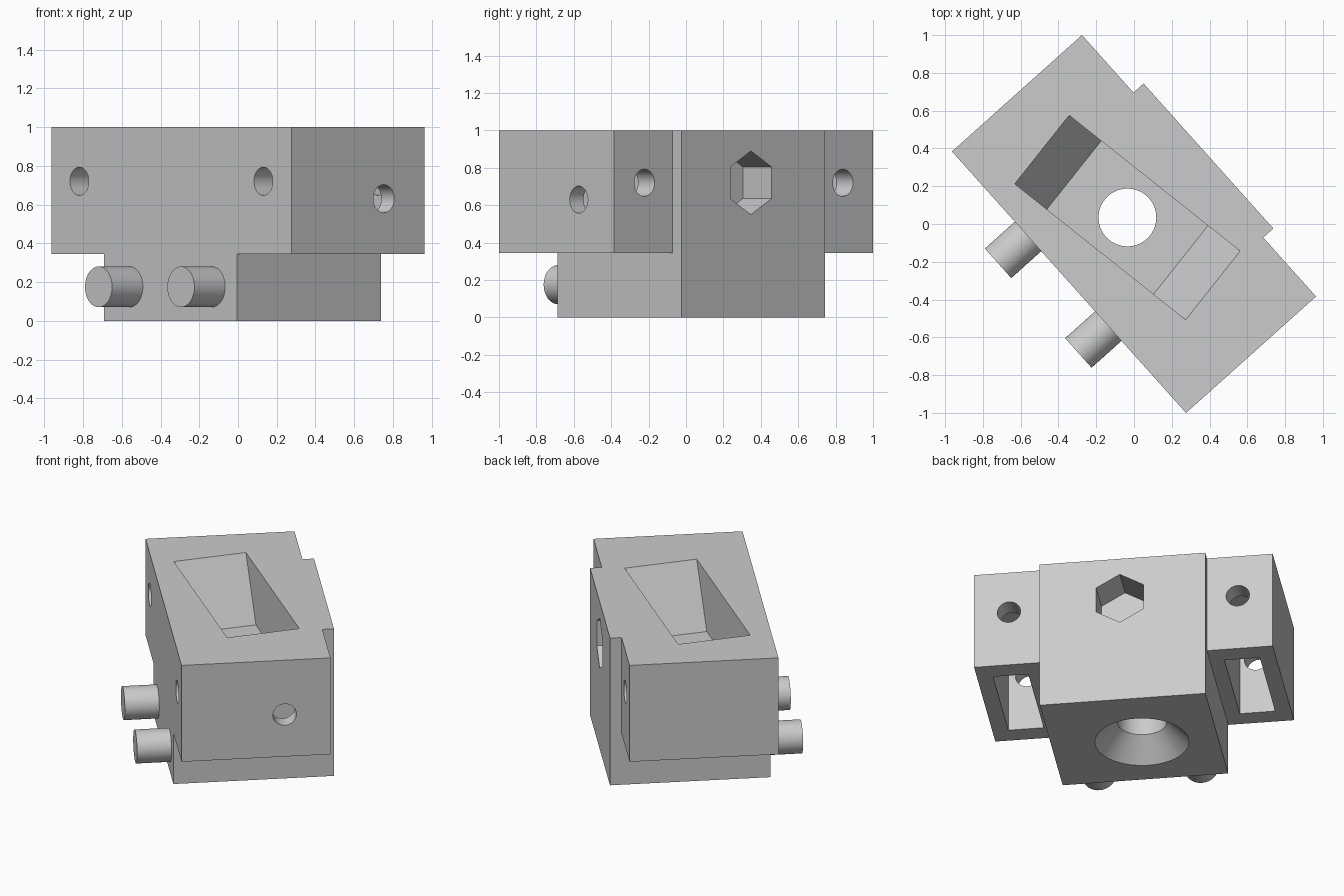
import bpy, bmesh
from math import radians, pi
from mathutils import Matrix, Vector

if "Cube" in bpy.data.objects:
    bpy.data.objects.remove(bpy.data.objects["Cube"])

TURN = radians(-48.16)      # the whole model is turned about z
HALF = 0.929                # half length of the housing
FRONT, SIDE, BACK = -0.462, 0.462, 0.534
STEP = 0.345                # underside of the end wings
CORE = (-0.52, 0.51)        # length range of the central block

grey = bpy.data.materials.new("plain grey")
grey.use_nodes = True
colour = (0.6, 0.6, 0.6, 1)
grey.diffuse_color = colour
grey.node_tree.nodes["Principled BSDF"].inputs["Base Color"].default_value = colour


def finish(name, bm):
    bmesh.ops.recalc_face_normals(bm, faces=bm.faces)
    mesh = bpy.data.meshes.new(name)
    bm.to_mesh(mesh)
    bm.free()
    mesh.materials.append(grey)
    obj = bpy.data.objects.new(name, mesh)
    bpy.context.collection.objects.link(obj)
    return obj


def box(name, xs, ys, zs):
    lo, hi = Vector((xs[0], ys[0], zs[0])), Vector((xs[1], ys[1], zs[1]))
    bm = bmesh.new()
    bmesh.ops.create_cube(bm, size=1, matrix=Matrix.Translation((lo + hi) / 2)
                          @ Matrix.Diagonal((*(hi - lo), 1)))
    return finish(name, bm)


def rod(name, start, end, r1, r2=None, sides=48, spin=0):
    start, end = Vector(start), Vector(end)
    axis = end - start
    bm = bmesh.new()
    turn = axis.to_track_quat('Z', 'Y').to_matrix().to_4x4()
    bmesh.ops.create_cone(bm, cap_ends=True, segments=sides, radius1=r1,
                          radius2=r1 if r2 is None else r2, depth=axis.length,
                          matrix=Matrix.Translation((start + end) / 2) @ turn
                          @ Matrix.Rotation(spin, 4, 'Z'))
    return finish(name, bm)


def prism(name, profile, width, centre, angle):
    # profile in x-z, extruded along y
    bm = bmesh.new()
    face = bm.faces.new([bm.verts.new((x, -width / 2, z)) for x, z in profile])
    ext = bmesh.ops.extrude_face_region(bm, geom=[face])["geom"]
    bmesh.ops.translate(bm, vec=(0, width, 0),
                        verts=[e for e in ext if isinstance(e, bmesh.types.BMVert)])
    bm.transform(Matrix.Translation((*centre, 0)) @ Matrix.Rotation(angle, 4, 'Z'))
    return finish(name, bm)


def shade(obj):
    bpy.ops.object.select_all(action='DESELECT')
    obj.select_set(True)
    bpy.context.view_layer.objects.active = obj
    bpy.ops.object.shade_smooth_by_angle(angle=radians(30))


housing = box("housing", (-HALF, HALF), (FRONT, BACK), (0, 1))
cutters = []

# Wings at both ends: raised underside, set-back rear, slot and cross hole
for sign, inner in ((-1, CORE[0]), (1, CORE[1])):
    span = sorted((inner, sign * 1.1))
    cutters.append(box("wing_underside_cutter", span, (-1, 1), (-0.2, STEP)))
    cutters.append(box("wing_rear_cutter", span, (SIDE, 1), (-0.1, 1.2)))
    slot = sorted((sign * 0.61, sign * 0.83))
    cutters.append(box("slot_cutter", slot, (-0.335, 0.33), (0.2, 0.85)))
    cutters.append(rod("cross_hole_cutter", (sign * 0.712, -0.7, 0.72),
                       (sign * 0.712, 0.7, 0.72), 0.0725))

# Hole in one end, reaching the slot
cutters.append(rod("end_hole_cutter", (0.72, 0.178, 0.63), (1.1, 0.178, 0.63), 0.0725))

# Tapered pocket in the top, with a bore and a countersink below
centre = (-0.049, -0.003)
cutters.append(prism("pocket_cutter", [(-0.361, 0.605), (0.361, 0.605),
                                       (0.633, 1.1), (-0.633, 1.1)],
                     0.463, centre, radians(9.7)))
cutters.append(rod("bore_cutter", (*centre, -0.1), (*centre, 0.8), 0.153))
cutters.append(rod("countersink_cutter", (*centre, -0.05), (*centre, 0.14), 0.339, 0.153))

# Hexagonal recess in the rear
cutters.append(rod("hex_cutter", (0.012, BACK - 0.23, 0.72), (0.012, 0.8, 0.72),
                   0.17, sides=6))
hexagon = cutters[-1]
# Turn the hexagon so that a corner points up
top = max(v.co.z for v in hexagon.data.vertices)
if top < 0.88:
    hexagon.data.transform(Matrix.Translation((0.012, 0, 0.72))
                           @ Matrix.Rotation(pi / 6, 4, 'Y')
                           @ Matrix.Translation((-0.012, 0, -0.72)))

for cutter in cutters:
    cutter.hide_render = True
    bpy.context.view_layer.objects.active = housing
    mod = housing.modifiers.new("cut", 'BOOLEAN')
    mod.operation, mod.solver, mod.object = 'DIFFERENCE', 'EXACT', cutter
    bpy.ops.object.modifier_apply(modifier=mod.name)
    bpy.data.objects.remove(cutter)

# Two pins on the front
parts = [housing]
for side, x in (("right", -0.325), ("left", 0.312)):
    parts.append(rod(side + "_pin", (x, -0.675, 0.175), (x, FRONT + 0.03, 0.175), 0.105))

for part in parts:
    part.rotation_euler.z = TURN
    shade(part)
